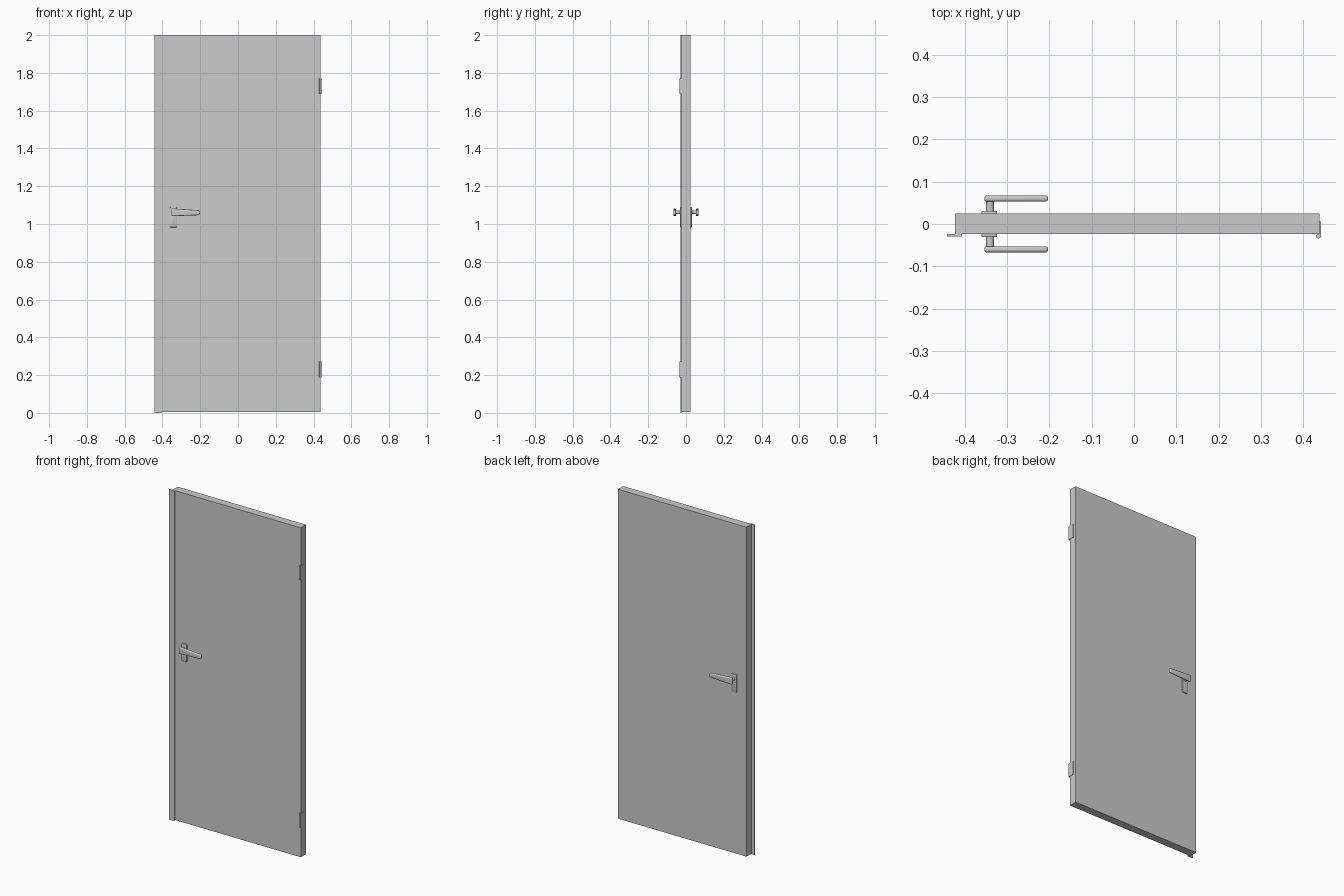
import bpy, bmesh
from mathutils import Matrix, Vector

if "Cube" in bpy.data.objects:
    bpy.data.objects.remove(bpy.data.objects["Cube"])


def finish(name, bm, smooth=False, mirror=False):
    bmesh.ops.recalc_face_normals(bm, faces=bm.faces[:])
    me = bpy.data.meshes.new(name)
    bm.to_mesh(me)
    bm.free()
    ob = bpy.data.objects.new(name, me)
    bpy.context.collection.objects.link(ob)
    bpy.ops.object.select_all(action='DESELECT')
    ob.select_set(True)
    bpy.context.view_layer.objects.active = ob
    if smooth:
        bpy.ops.object.shade_smooth_by_angle(angle=0.7)
    if mirror:
        # copy to the other face of the door
        m = ob.modifiers.new("other_side", 'MIRROR')
        m.use_axis = (False, True, False)
    return ob


def box_bm(x0, x1, y0, y1, z0, z1):
    bm = bmesh.new()
    bmesh.ops.create_cube(bm, size=1)
    for v in bm.verts:
        v.co = Vector((x1 if v.co.x > 0 else x0,
                       y1 if v.co.y > 0 else y0,
                       z1 if v.co.z > 0 else z0))
    return bm


def cylinder_bm(radius, depth, matrix, segments=20):
    bm = bmesh.new()
    bmesh.ops.create_cone(bm, cap_ends=True, segments=segments, radius1=radius,
                          radius2=radius, depth=depth, matrix=matrix)
    return bm


def bevel(bm, edges, offset, segments):
    bmesh.ops.bevel(bm, geom=edges, offset=offset, segments=segments,
                    profile=0.5, affect='EDGES')


# Door leaf and the overlapping strip on the lock side
finish("door_leaf", box_bm(-0.423, 0.438, -0.024, 0.025, 0.004, 2.0))
finish("rebate_strip", box_bm(-0.442, -0.406, -0.030, -0.024, 0.0, 2.0))

# Handle plates: rounded corners with a softened outer rim
bm = box_bm(-0.360, -0.323, -0.031, -0.020, 0.982, 1.090)
bevel(bm, [e for e in bm.edges
           if abs(e.verts[0].co.y - e.verts[1].co.y) > 0.005], 0.006, 4)
bevel(bm, [e for e in bm.edges
           if all(v.co.y < -0.0309 for v in e.verts)], 0.003, 2)
finish("handle_plate", bm, True, True)

# Handle necks
finish("handle_neck",
       cylinder_bm(0.0095, 0.040, Matrix.Translation((-0.340, -0.045, 1.062))
                   @ Matrix.Rotation(1.5707963, 4, 'X')), True, True)

# Lever grips: tapered toward the tip, rounded edges
bm = box_bm(-0.353, -0.203, -0.067, -0.053, 1.041, 1.083)
for v in bm.verts:
    if v.co.x > -0.3:
        v.co.z = 1.073 if v.co.z > 1.06 else 1.047
bevel(bm, bm.edges[:], 0.0055, 4)
finish("lever_grip", bm, True, True)

# Hinges: knuckle on the front corner and leaf on the door edge
for label, z in (("lower", 0.229), ("upper", 1.729)):
    finish(label + "_hinge_knuckle",
           cylinder_bm(0.0055, 0.084, Matrix.Translation((0.4355, -0.029, z))), True)
    finish(label + "_hinge_leaf",
           box_bm(0.436, 0.441, -0.029, 0.006, z - 0.042, z + 0.042))
